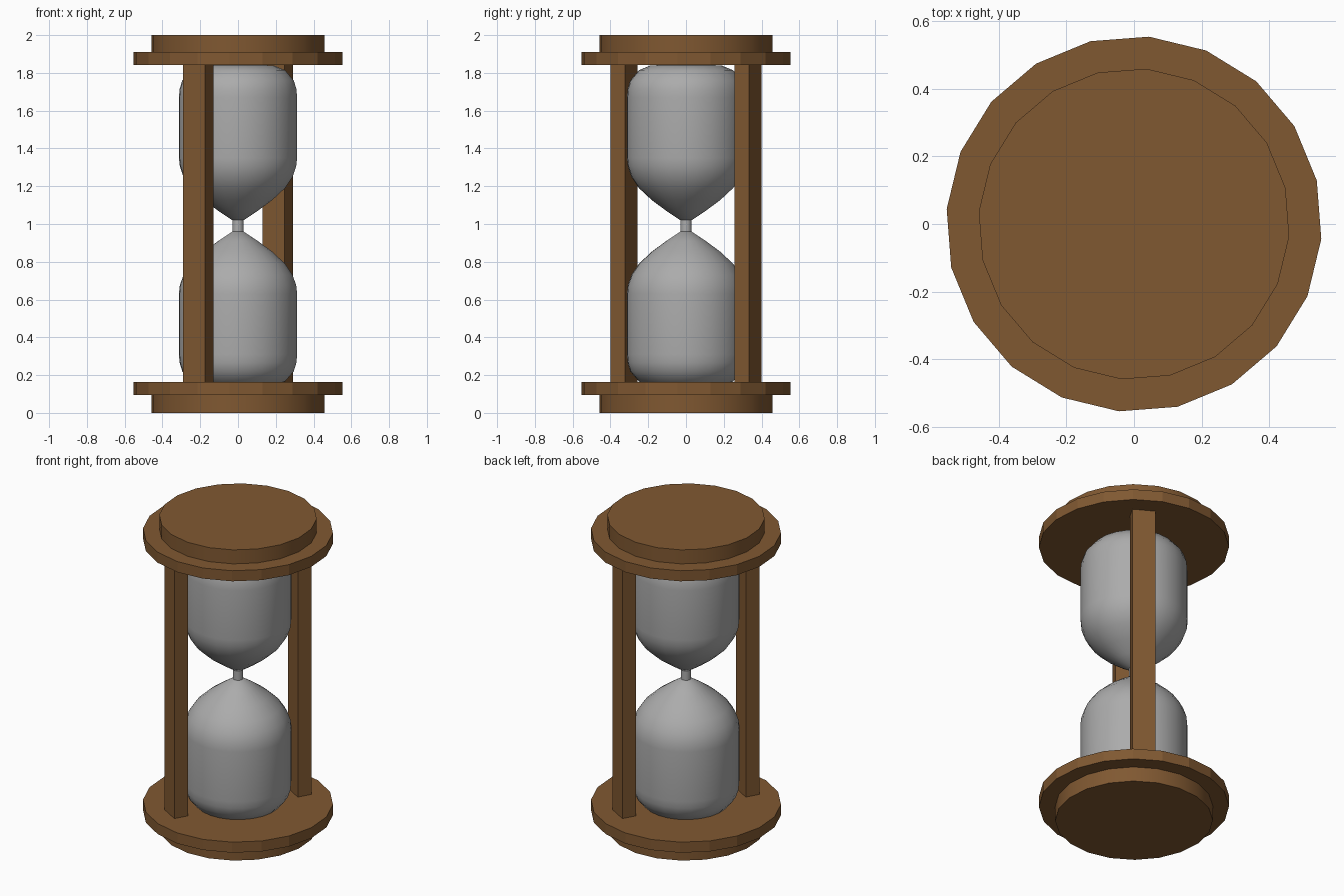
import bpy, bmesh, math
from mathutils import Matrix, Vector

if "Cube" in bpy.data.objects:
    bpy.data.objects.remove(bpy.data.objects["Cube"])


def material(name, rgb):
    m = bpy.data.materials.new(name)
    m.diffuse_color = (*rgb, 1)
    m.use_nodes = True
    m.node_tree.nodes["Principled BSDF"].inputs["Base Color"].default_value = m.diffuse_color
    return m


WOOD = material("brown wood", (0.216, 0.098, 0.031))
GLASS = material("grey glass", (0.41, 0.41, 0.41))


def finish(name, bm, mat, smooth_angle=None):
    bmesh.ops.recalc_face_normals(bm, faces=bm.faces)
    me = bpy.data.meshes.new(name)
    bm.to_mesh(me)
    bm.free()
    me.materials.append(mat)
    ob = bpy.data.objects.new(name, me)
    bpy.context.collection.objects.link(ob)
    if smooth_angle:
        bpy.ops.object.select_all(action='DESELECT')
        ob.select_set(True)
        bpy.context.view_layer.objects.active = ob
        bpy.ops.object.shade_smooth_by_angle(angle=math.radians(smooth_angle))
    return ob


def lathe(name, profile, sides, start, mat, smooth_angle=None):
    """Turn an (r, z) profile around z, closing both ends with flat caps."""
    bm = bmesh.new()
    rings = []
    for r, z in profile:
        rings.append([bm.verts.new((r * math.cos(start + 2 * math.pi * i / sides),
                                    r * math.sin(start + 2 * math.pi * i / sides), z))
                      for i in range(sides)])
    for a, b in zip(rings, rings[1:]):
        for i in range(sides):
            j = (i + 1) % sides
            bm.faces.new((a[i], a[j], b[j], b[i]))
    bm.faces.new(rings[0])
    bm.faces.new(rings[-1])
    return finish(name, bm, mat, smooth_angle)


# Wooden plates: wide flat-sided flange and narrower smooth cap at each end
T = math.radians(-4.6)
for end, flange, cap in (("bottom", (0.095, 0.163), (0.0, 0.095)),
                         ("top", (1.842, 1.91), (1.91, 2.0))):
    lathe(end + "_flange", [(0.555, z) for z in flange], 20, T, WOOD)
    lathe(end + "_cap", [(0.46, z) for z in cap], 20, T, WOOD, 30)

# Two square-cut posts on opposite sides
for name, turn in (("back_post", 0), ("front_post", math.pi)):
    bm = bmesh.new()
    bmesh.ops.create_cube(bm, size=1)
    pos = Matrix.Rotation(turn, 4, 'Z') @ Vector((0.21, 0.328, 1.0025))
    bmesh.ops.transform(bm, verts=bm.verts,
                        matrix=Matrix.Translation(pos)
                        @ Matrix.Rotation(math.radians(60) + turn, 4, 'Z')
                        @ Matrix.Diagonal((0.088, 0.135, 1.685, 1)))
    finish(name, bm, WOOD)

# Glass bulbs, mirrored about the neck at z = 0.99
bulb = [(0.12, 0.138), (0.19, 0.141), (0.25, 0.166), (0.296, 0.22), (0.31, 0.265),
        (0.314, 0.31), (0.314, 0.63), (0.309, 0.675), (0.29, 0.73), (0.25, 0.79),
        (0.18, 0.855), (0.105, 0.91), (0.03, 0.96)]
lathe("lower_bulb", bulb, 24, T, GLASS, 45)
lathe("upper_bulb", [(r, 1.98 - z) for r, z in bulb], 24, T, GLASS, 45)
lathe("neck", [(0.03, 0.955), (0.03, 1.025)], 12, T, GLASS, 40)
